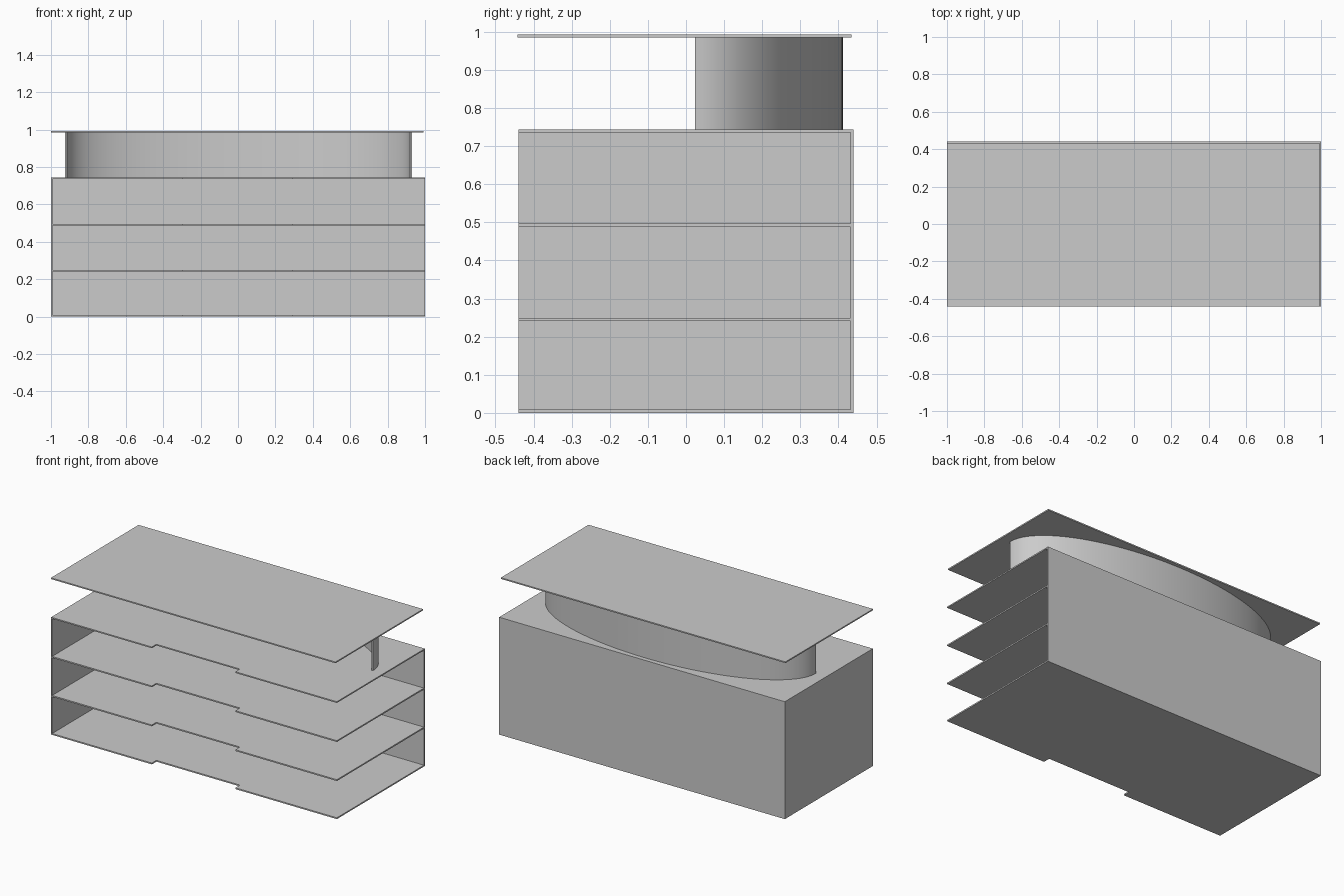
import bpy, math

if "Cube" in bpy.data.objects:
    bpy.data.objects.remove(bpy.data.objects["Cube"])


def prism(name, outline, z0, z1):
    """Extrude a 2D outline (counter-clockwise) from z0 to z1."""
    n = len(outline)
    verts = [(x, y, z) for z in (z0, z1) for x, y in outline]
    faces = [list(range(n))[::-1], list(range(n, 2 * n))]
    faces += [(i, (i + 1) % n, n + (i + 1) % n, n + i) for i in range(n)]
    mesh = bpy.data.meshes.new(name)
    mesh.from_pydata(verts, [], faces)
    obj = bpy.data.objects.new(name, mesh)
    bpy.context.collection.objects.link(obj)
    return obj


def board(name, x0, x1, y0, y1, z0, z1):
    return prism(name, [(x0, y0), (x1, y0), (x1, y1), (x0, y1)], z0, z1)


FRONT, BACK, T = -0.44, 0.44, 0.009
TOP = 0.743

# shelves with a shallow notch in the front edge
notch = [(-0.993, FRONT), (-0.295, FRONT), (-0.295, FRONT + 0.045),
         (0.29, FRONT + 0.045), (0.29, FRONT), (1, FRONT),
         (1, BACK - T), (-0.993, BACK - T)]
for i, z in enumerate((0.0, 0.241, 0.488, TOP - 0.008)):
    prism(f"shelf_{i + 1}", notch, z, z + 0.0085 if i < 3 else TOP)

# back and left panels (right side is open)
board("back_panel", -1, 1, BACK - T, BACK, 0, TOP)
board("left_panel", -1, -0.993, FRONT, BACK - T, 0, TOP)

# half-elliptical wall carrying the raised top
SEG = 64
cx, cy, a, b, w = 0.002, 0.023, 0.927, 0.389, 0.01
angles = [math.pi * i / SEG for i in range(SEG + 1)]
outer = [(cx + a * math.cos(t), cy + b * math.sin(t)) for t in angles]
inner = [(cx + (a - w) * math.cos(t), cy + (b - w) * math.sin(t)) for t in angles]
verts = [(x, y, z) for z in (TOP, 0.985) for ring in (outer, inner) for x, y in ring]
n = SEG + 1
faces = []
for i in range(SEG):
    o, p, q, r = i, n + i, 2 * n + i, 3 * n + i
    faces += [(o, o + 1, q + 1, q), (p + 1, p, r, r + 1),
              (q, q + 1, r + 1, r), (o + 1, o, p, p + 1)]
faces += [(0, 2 * n, 3 * n, n), (SEG, n + SEG, 3 * n + SEG, 2 * n + SEG)]
mesh = bpy.data.meshes.new("curved_wall")
mesh.from_pydata(verts, [], faces)
wall = bpy.data.objects.new("curved_wall", mesh)
bpy.context.collection.objects.link(wall)
bpy.context.view_layer.objects.active = wall
wall.select_set(True)
bpy.ops.object.shade_smooth_by_angle(angle=math.radians(30))

# raised counter top
board("counter_top", -1, 0.992, -0.442, 0.434, 0.985, 0.993)
